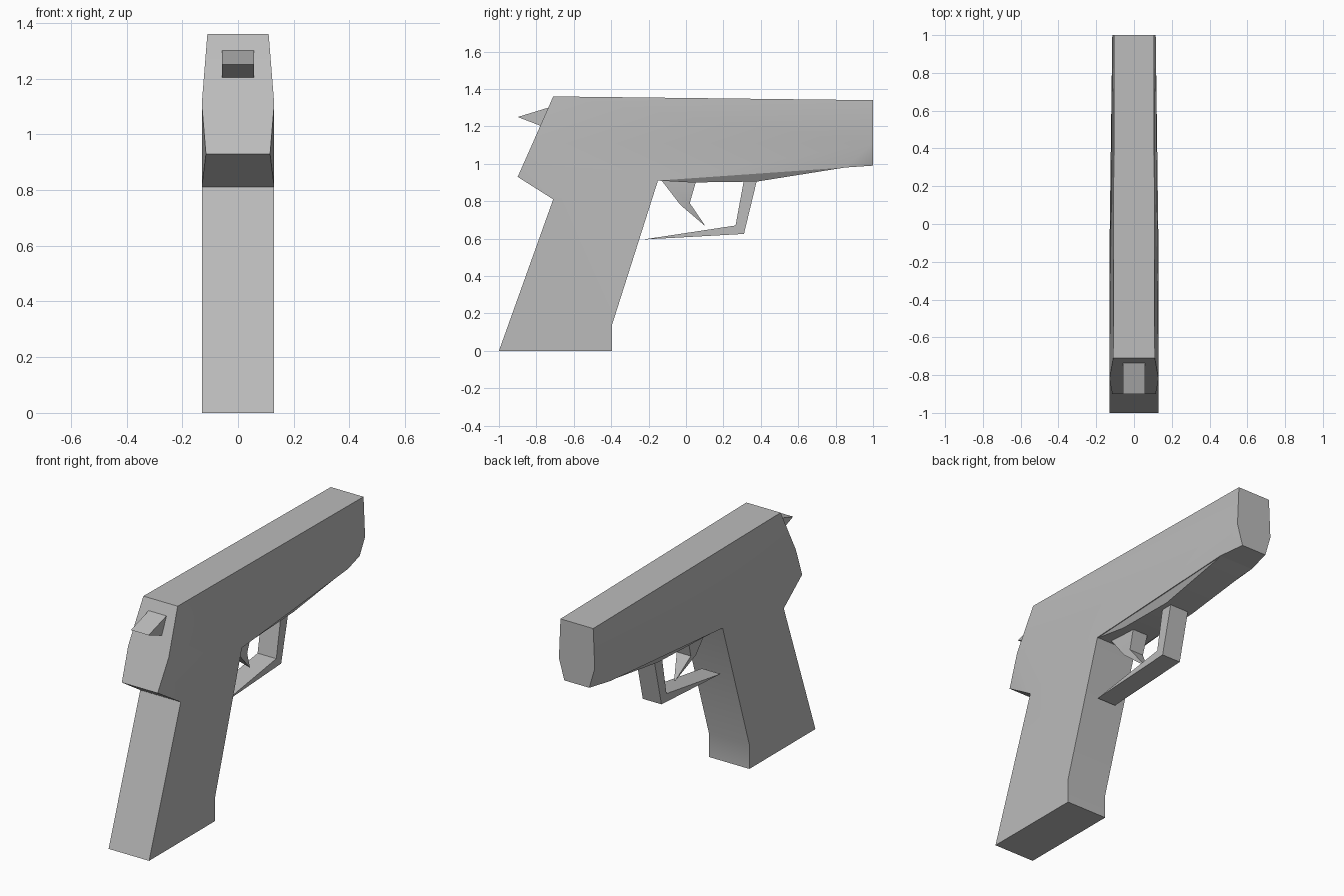
import bpy, bmesh, math

cube = bpy.data.objects.get("Cube")
if cube:
    bpy.data.objects.remove(cube)

# Single plain grey finish
grey = bpy.data.materials.new("plain_grey")
grey.use_nodes = True
COLOUR = (0.5, 0.5, 0.5, 1)
grey.diffuse_color = COLOUR
grey.node_tree.nodes["Principled BSDF"].inputs["Base Color"].default_value = COLOUR


def mirrored_part(name, outline, side_faces=None):
    """Closed outline of (y, z, half width), mirrored across x and bridged."""
    bm = bmesh.new()
    right = [bm.verts.new((w, y, z)) for y, z, w in outline]
    left = [bm.verts.new((-w, y, z)) for y, z, w in outline]
    count = len(outline)
    for face in side_faces or [range(count)]:
        bm.faces.new([right[i] for i in face])
        bm.faces.new([left[i] for i in reversed(face)])
    for i in range(count):
        j = (i + 1) % count
        bm.faces.new([right[j], right[i], left[i], left[j]])
    bmesh.ops.recalc_face_normals(bm, faces=bm.faces)
    bmesh.ops.triangulate(bm, faces=[f for f in bm.faces if len(f.verts) > 4])
    mesh = bpy.data.meshes.new(name)
    bm.to_mesh(mesh)
    bm.free()
    mesh.materials.append(grey)
    obj = bpy.data.objects.new(name, mesh)
    bpy.context.collection.objects.link(obj)
    bpy.ops.object.select_all(action="DESELECT")
    obj.select_set(True)
    bpy.context.view_layer.objects.active = obj
    bpy.ops.object.shade_smooth_by_angle(angle=math.radians(30))
    return obj


# Grip and slide: faceted sides meeting along a wide middle line
body = [
    (-1, 0, .13), (-.395, 0, .13), (-.395, .14, .13), (-.15, .91, .13),
    (.85, .98, .11), (1, .99, .08), (1, 1.11, .115), (1, 1.34, .105),
    (-.71, 1.36, .11), (-.82, 1.11, .13), (-.9, .93, .115), (-.71, .81, .13),
]
body_sides = [
    (0, 1, 2, 3, 11), (11, 3, 9), (11, 9, 10), (3, 6, 9),
    (3, 4, 6), (4, 5, 6), (6, 7, 8), (6, 8, 9),
]
mirrored_part("grip_and_slide", body, body_sides)

# Shallow wedge under the slide
mirrored_part("slide_belly", [
    (-.15, .91, .125), (.03, .9, .1), (.38, .905, .09), (.85, .98, .105)])

# Hammer spur at the rear
mirrored_part("hammer", [(-.72, 1.305, .057), (-.9, 1.25, .057), (-.77, 1.2, .057)])

# Pointed trigger
mirrored_part("trigger", [
    (-.13, .91, .05), (-.03, .78, .045), (.105, .665, .003),
    (.02, .79, .045), (.055, .91, .05)],
    [(0, 1, 3, 4), (1, 2, 3)])

# Angular trigger guard
mirrored_part("trigger_guard", [
    (-.23, .595, .06), (.31, .625, .06), (.38, .915, .06),
    (.31, .915, .06), (.265, .67, .06)],
    [(0, 1, 4), (1, 2, 3, 4)])
